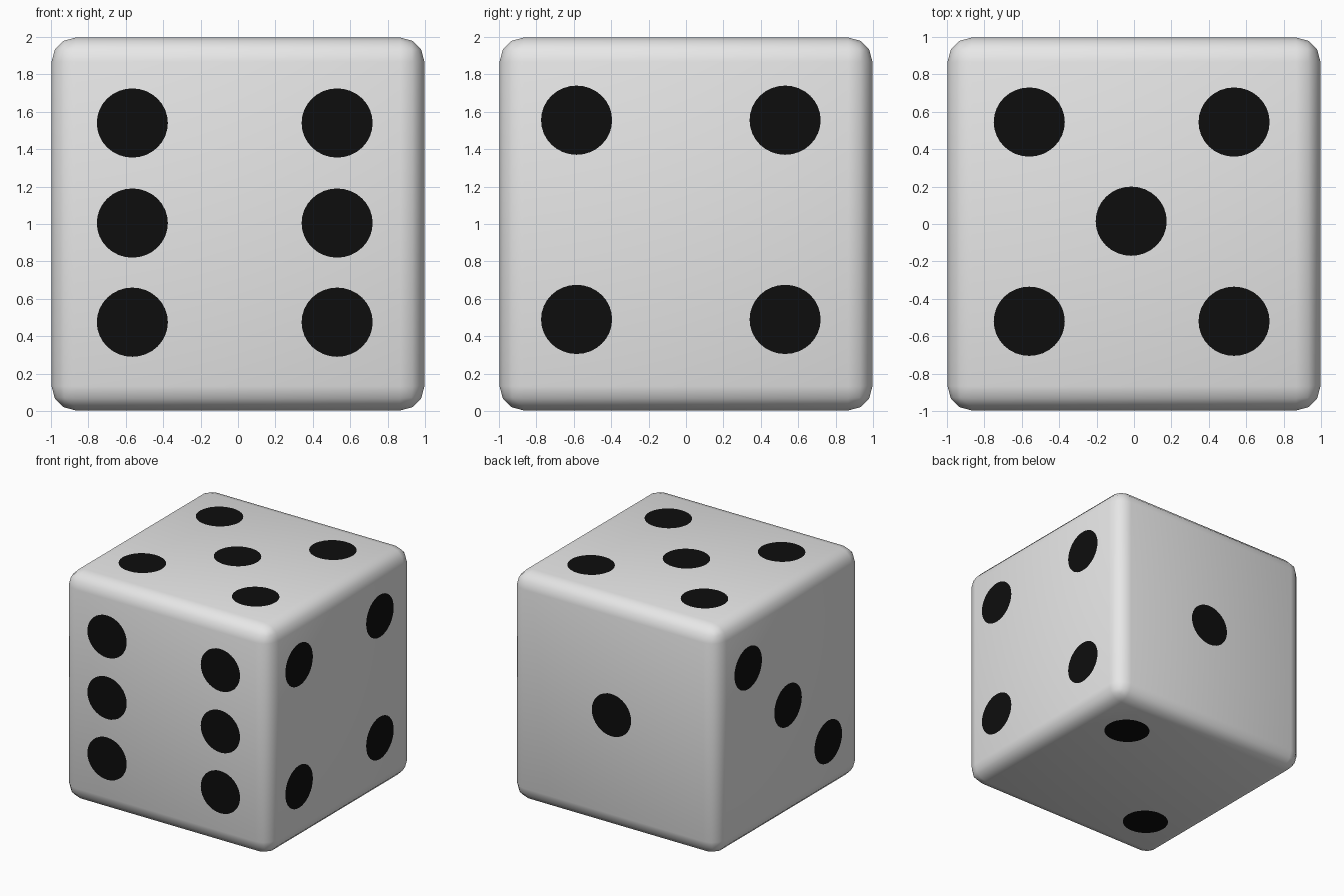
import bpy, bmesh, math
from mathutils import Matrix, Vector

if "Cube" in bpy.data.objects:
    bpy.data.objects.remove(bpy.data.objects["Cube"])


def material(name, rgb):
    m = bpy.data.materials.new(name)
    m.diffuse_color = (*rgb, 1)
    m.use_nodes = True
    m.node_tree.nodes["Principled BSDF"].inputs["Base Color"].default_value = m.diffuse_color
    return m


white = material("off_white", (0.8, 0.8, 0.8))
black = material("black", (0.004, 0.004, 0.004))


def new_object(name, bm, mat):
    me = bpy.data.meshes.new(name)
    bm.to_mesh(me)
    bm.free()
    ob = bpy.data.objects.new(name, me)
    bpy.context.collection.objects.link(ob)
    me.materials.append(mat)
    return ob


# rounded cube body, a hair inside the pips
GAP = 0.003
bm = bmesh.new()
bmesh.ops.create_cube(bm, size=2 - 2 * GAP)
bmesh.ops.bevel(bm, geom=bm.edges[:], offset=0.13, segments=3,
                profile=0.5, affect='EDGES')
bmesh.ops.translate(bm, verts=bm.verts, vec=(0, 0, 1))
for f in bm.faces:
    f.smooth = True
new_object("die_body", bm, white)

# pips: face normal, in-face axes u and v, pip centres (relative to cube centre)
X, Y, Z = Vector((1, 0, 0)), Vector((0, 1, 0)), Vector((0, 0, 1))
FACES = {
    "front": (-Y, X, Z, [(u, v) for u in (-0.565, 0.53) for v in (-0.525, 0.005, 0.54)]),
    "right": (X, Y, Z, [(u, v) for u in (-0.585, 0.53) for v in (-0.51, 0.555)]),
    "top": (Z, X, Y, [(u, v) for u in (-0.56, 0.535) for v in (-0.52, 0.545)] + [(-0.015, 0.015)]),
    "back": (Y, -X, Z, [(-0.02, 0.0)]),
    "left": (-X, -Y, Z, [(-0.57, 0.52), (-0.02, -0.015), (0.535, -0.545)]),
    "bottom": (-Z, X, -Y, [(0.53, -0.54), (-0.56, 0.52)]),
}
for name, (n, u, v, spots) in FACES.items():
    bm = bmesh.new()
    for a, b in spots:
        centre = n + u * a + v * b + Z
        # columns map the disc's x, y, z to u, v, normal
        m = Matrix((u * 0.19, v * 0.185, n)).transposed().to_4x4()
        m.translation = centre
        bmesh.ops.create_circle(bm, cap_ends=True, segments=32, radius=1, matrix=m)
    bm.normal_update()
    for f in bm.faces:
        if f.normal.dot(n) < 0:
            f.normal_flip()
    new_object(name + "_pips", bm, black)
